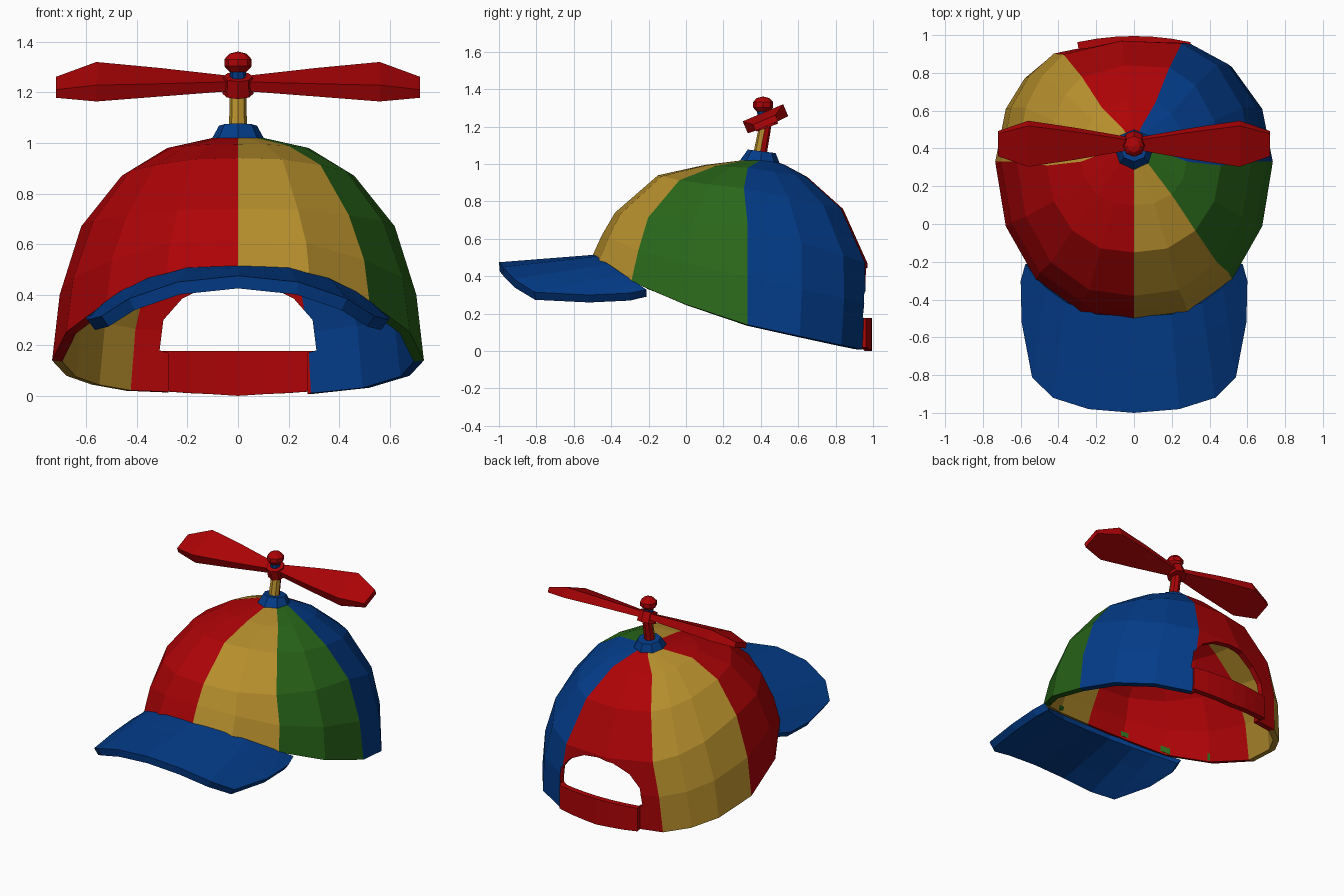
import bpy, bmesh, math
from mathutils import Vector, Matrix

if "Cube" in bpy.data.objects:
    bpy.data.objects.remove(bpy.data.objects["Cube"])


def material(name, rgb):
    m = bpy.data.materials.new(name)
    m.diffuse_color = (*rgb, 1)
    m.use_nodes = True
    m.node_tree.nodes["Principled BSDF"].inputs["Base Color"].default_value = m.diffuse_color
    return m


RED, YELLOW, GREEN, BLUE = range(4)
MATS = [material("red", (0.42, 0.001, 0.002)),
        material("yellow", (0.47, 0.275, 0.026)),
        material("green", (0.022, 0.135, 0.010)),
        material("blue", (0.001, 0.045, 0.25))]


def add_object(name, bm, colour=None):
    bmesh.ops.recalc_face_normals(bm, faces=bm.faces)
    me = bpy.data.meshes.new(name)
    if colour is not None:
        for f in bm.faces:
            f.material_index = colour
    bm.to_mesh(me)
    bm.free()
    for m in MATS:
        me.materials.append(m)
    ob = bpy.data.objects.new(name, me)
    bpy.context.collection.objects.link(ob)
    return ob


def apply_modifiers(ob):
    bpy.context.view_layer.objects.active = ob
    for m in list(ob.modifiers):
        bpy.ops.object.modifier_apply(modifier=m.name)


def solidify(ob, thickness, axis=None, sign=1):
    """Thicken inward, away from the given outward axis for open sheets."""
    outward = axis is None or sign * sum(p.normal[axis] for p in ob.data.polygons) > 0
    m = ob.modifiers.new("thickness", 'SOLIDIFY')
    m.thickness, m.offset, m.use_even_offset = thickness, -1 if outward else 1, True
    apply_modifiers(ob)


def grid(bm, rows, closed=False):
    """Skin rows of points with quads."""
    vs = [[bm.verts.new(p) for p in r] for r in rows]
    n = len(rows[0])
    for a, b in zip(vs, vs[1:]):
        for i in range(n if closed else n - 1):
            j = (i + 1) % n
            bm.faces.new((a[i], a[j], b[j], b[i]))
    return vs


# Dome rings: front (y, z), side (x, y, z), back (y, z)
RINGS = [((-.50, .51), (.735, .33, .14), (.955, .005)),
         ((-.45, .62), (.705, .33, .40), (.975, .25)),
         ((-.38, .74), (.62, .33, .67), (.97, .47)),
         ((-.15, .94), (.46, .31, .87), (.84, .76)),
         ((.10, .995), (.28, .33, .98), (.65, .93)),
         ((.30, 1.02), (.10, .40, 1.02), (.52, 1.0))]


def ring_point(ring, deg):
    (yf, zf), (xs, ys, zs), (yb, zb) = ring
    t = math.radians(deg)
    s = abs(math.sin(t))
    back = math.sin(t) > 0
    s = math.sin(min(math.asin(min(s, 1)) * (1.18 if back else 1.08), math.pi / 2))
    x = xs * math.cos(t)
    if back:
        return Vector((x, ys + (yb - ys) * s, zs + (zb - zs) * s))
    rise = .74 * s if s < .66 else .49 + (s - .66) * 1.5
    return Vector((x, ys + (yf - ys) * s, zs + (zf - zs) * rise))


def panel_colour(deg):
    for limit, colour in ((-45, YELLOW), (0, GREEN), (66, BLUE), (127, RED), (180, YELLOW)):
        if deg < limit:
            return colour
    return RED


# Dome of coloured panels
angles = [-90 + 22.5 * i for i in range(16)]
angles[7], angles[8], angles[9], angles[10] = 66, 96, 127, 142
bm = bmesh.new()
rows = grid(bm, [[ring_point(r, a) for a in angles] for r in RINGS], closed=True)
top = bm.verts.new((0, .42, 1.03))
for i in range(16):
    bm.faces.new((rows[-1][i], rows[-1][(i + 1) % 16], top))
for k, f in enumerate(bm.faces):
    i = k % 16
    nxt = angles[i + 1] if i < 15 else 270
    f.material_index = panel_colour((angles[i] + nxt) / 2)
dome = add_object("dome", bm)
solidify(dome, .04)

# Arched opening at the back
half = [(.275, -.2), (.275, .17), (.31, .18), (.295, .30), (.22, .385), (.11, .44)]
arch = half + [(0, .455)] + [(-x, z) for x, z in reversed(half)]
bm = bmesh.new()
face = bm.faces.new([bm.verts.new((x, .6, z)) for x, z in arch])
ext = bmesh.ops.extrude_face_region(bm, geom=[face])
bmesh.ops.translate(bm, vec=(0, .6, 0), verts=[g for g in ext["geom"] if isinstance(g, bmesh.types.BMVert)])
cutter = add_object("opening_cutter", bm, RED)
cutter.hide_render = True
b = dome.modifiers.new("opening", 'BOOLEAN')
b.operation, b.solver, b.object = 'DIFFERENCE', 'EXACT', cutter
apply_modifiers(dome)
bpy.data.objects.remove(cutter)

# Strap closing the opening at the bottom
bm = bmesh.new()
low = []
for i in range(7):
    x = .30 - .60 * i / 6
    low.append(Vector((x, .995 - .36 * x * x, .005 + .15 * x * x)))
low[3].z = 0
grid(bm, [low, [Vector((p.x, p.y, .178)) for p in low]])
strap = add_object("strap", bm, RED)
solidify(strap, .04, axis=1)

# Lip inside the front rim, behind the visor
bm = bmesh.new()
lip = []
for i in range(9):
    p, q = (ring_point(r, -22.5 - 16.875 * i) for r in RINGS[:2])
    lip.append([p.lerp(q, f) * 1.0 + (Vector((0, .33, p.z)) - Vector((p.x, p.y, p.z))).normalized() * .042
                for f in (0, .22)])
grid(bm, lip)
band = add_object("inner_lip", bm, GREEN)
solidify(band, .012, axis=1)

# Visor: from the front rim to the outer edge
outer = [(0, -1.0, .475), (.24, -.98, .45), (.43, -.92, .385), (.54, -.81, .315),
         (.595, -.52, .30), (.60, -.30, .31)]
inner_x = [0, .20, .36, .47, .53, .575]
rows = []
for (x, y, z), xi in zip(outer, inner_x):
    a = ring_point(RINGS[0], -math.degrees(math.acos(xi / .735))) + Vector((0, .01, .005))
    rows.append([a.lerp(Vector((x, y, z)), v / 3) for v in range(4)])
rows = [[Vector((-p.x, p.y, p.z)) for p in r] for r in reversed(rows[1:])] + rows
bm = bmesh.new()
grid(bm, rows)
visor = add_object("visor", bm, BLUE)
solidify(visor, .05, axis=2)


def frustum(name, p0, p1, r0, r1, sides, colour):
    p0, p1 = Vector(p0), Vector(p1)
    bm = bmesh.new()
    mat = Matrix.Translation((p0 + p1) / 2) @ (p1 - p0).to_track_quat('Z', 'Y').to_matrix().to_4x4()
    bmesh.ops.create_cone(bm, cap_ends=True, segments=sides, radius1=r0, radius2=r1,
                          depth=(p1 - p0).length, matrix=mat)
    return add_object(name, bm, colour)


# Button, stem, hub and finial on top
frustum("button", (0, .395, .99), (0, .405, 1.068), .118, .075, 8, BLUE)
stem = frustum("stem", (0, .395, 1.05), (0, .425, 1.21), .036, .032, 8, YELLOW)
for p in stem.data.polygons:
    if p.normal.y > .1 and abs(p.normal.z) < .7:
        p.material_index = RED
frustum("hub", (0, .435, 1.195), (0, .41, 1.262), .062, .058, 8, RED)
frustum("finial_neck", (0, .415, 1.25), (0, .41, 1.30), .032, .032, 8, BLUE)
bm = bmesh.new()
bmesh.ops.create_uvsphere(bm, u_segments=8, v_segments=5, radius=.057,
                          matrix=Matrix.Translation((0, .412, 1.317)) @ Matrix.Diagonal((1, 1, .78, 1)))
add_object("finial", bm, RED)

# Propeller: both blades share the same tilt; sections are x, chord, thickness, z
half = [(.03, .06, .04, 1.235), (.31, .16, .055, 1.24), (.56, .235, .07, 1.242), (.72, .13, .035, 1.22)]
chord, normal = Vector((0, .92, .39)), Vector((0, -.39, .92))
for side, name in ((1, "right_blade"), (-1, "left_blade")):
    bm = bmesh.new()
    rows = []
    for x, c, t, z in half:
        o = Vector((side * x, .425, z))
        rows.append([o + chord * c / 2 * a + normal * t / 2 * b
                     for a, b in ((-1, -1), (1, -1), (1, 1), (-1, 1))])
    vs = grid(bm, rows, closed=True)
    bm.faces.new(vs[0])
    bm.faces.new(vs[-1])
    add_object(name, bm, RED)
